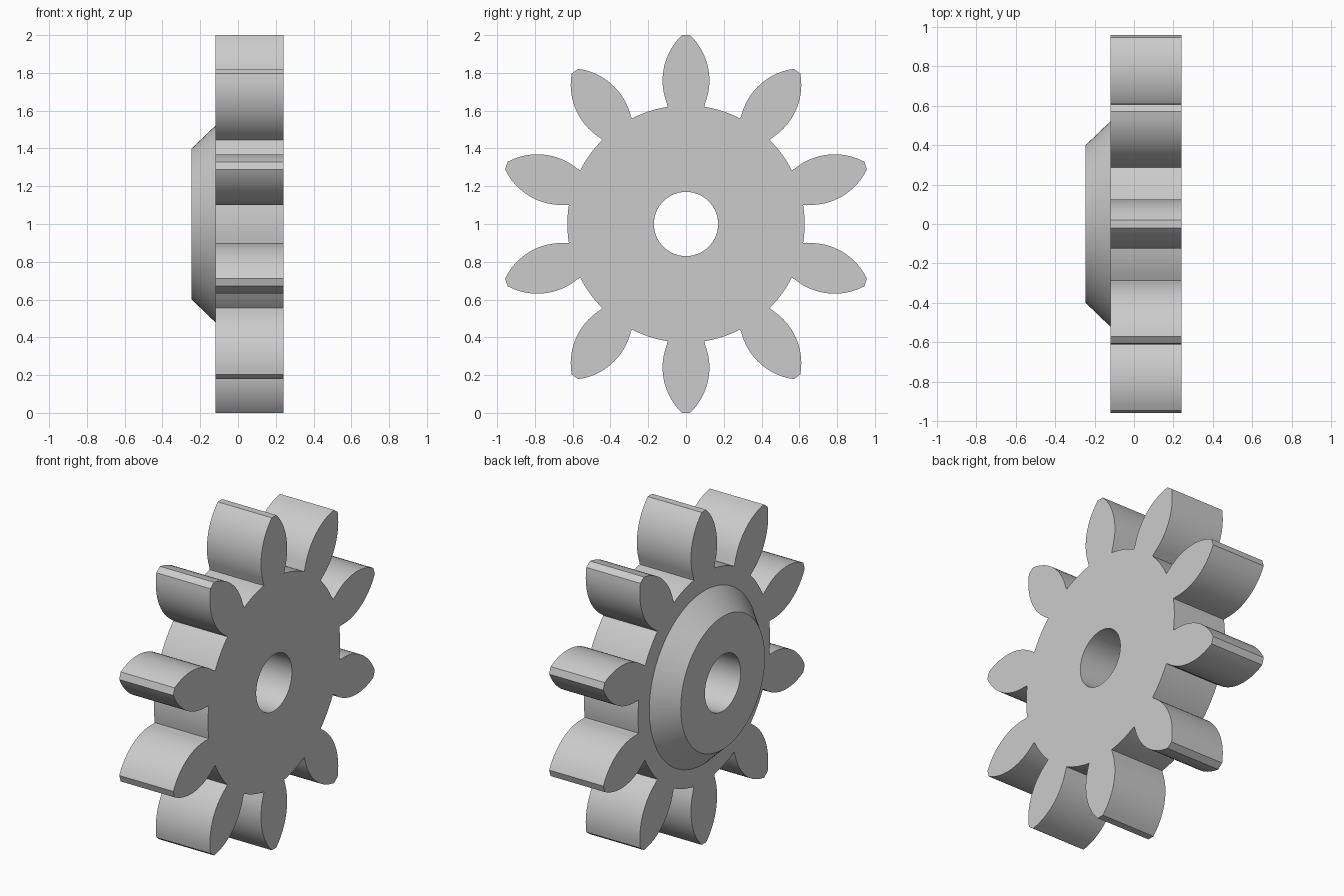
import bpy
import bmesh
import math
from mathutils import Vector, Matrix

if "Cube" in bpy.data.objects:
    bpy.data.objects.remove(bpy.data.objects["Cube"], do_unlink=True)

TEETH = 10
STEP = 2 * math.pi / TEETH
BORE, ROOT, TIP = 0.17, 0.628, 1.0
BACK, FRONT, HUB_END = -0.12, 0.24, -0.245
FLANK_R, FLANK_MID, HALF_MAX = 0.332, 0.76, 0.124
CENTRE = Vector((0, 0, 1))

grey = bpy.data.materials.new("plain_grey")
grey.use_nodes = True
COLOUR = (0.6, 0.6, 0.6, 1)
grey.diffuse_color = COLOUR
grey.node_tree.nodes["Principled BSDF"].inputs["Base Color"].default_value = COLOUR


def half_width(r):
    """Half thickness of a tooth at radius r: a circular flank."""
    return HALF_MAX - FLANK_R + math.sqrt(FLANK_R ** 2 - (r - FLANK_MID) ** 2)


def polar(r, a, x):
    return Vector((x, r * math.sin(a), r * math.cos(a)))


def finish(bm, name):
    bmesh.ops.recalc_face_normals(bm, faces=bm.faces)
    bmesh.ops.translate(bm, verts=bm.verts, vec=CENTRE)
    mesh = bpy.data.meshes.new(name)
    bm.to_mesh(mesh)
    bm.free()
    mesh.materials.append(grey)
    obj = bpy.data.objects.new(name, mesh)
    bpy.context.collection.objects.link(obj)
    bpy.ops.object.select_all(action='DESELECT')
    obj.select_set(True)
    bpy.context.view_layer.objects.active = obj
    bpy.ops.object.shade_smooth_by_angle(angle=math.radians(25))
    return obj


# Toothed wheel: one flat sector with its tooth, repeated and extruded
def add_sector(bm, turn):
    base = math.asin(half_width(ROOT) / ROOT)
    n_tooth, n_gap, n_flank = 4, 8, 16
    angles = [-base + 2 * base * i / n_tooth for i in range(n_tooth)]
    angles += [base + (STEP - 2 * base) * i / n_gap for i in range(n_gap + 1)]
    rot = Matrix.Rotation(-turn, 3, 'X')

    def face(points):
        bm.faces.new([bm.verts.new(rot @ p) for p in points])

    for a, b in zip(angles, angles[1:]):
        face([polar(BORE, a, BACK), polar(ROOT, a, BACK),
              polar(ROOT, b, BACK), polar(BORE, b, BACK)])
    start = ROOT * math.cos(base)
    radii = [start + (TIP - start) * i / n_flank for i in range(1, n_flank + 1)]
    left = [Vector((BACK, -half_width(r), r)) for r in radii]
    right = [Vector((BACK, half_width(r), r)) for r in reversed(radii)]
    root_arc = [polar(ROOT, a, BACK) for a in reversed(angles[:n_tooth + 1])]
    face(left + right + root_arc)


bm = bmesh.new()
for k in range(TEETH):
    add_sector(bm, k * STEP)
bmesh.ops.remove_doubles(bm, verts=bm.verts, dist=0.0005)
extruded = bmesh.ops.extrude_face_region(bm, geom=bm.faces[:], use_keep_orig=True)
moved = [g for g in extruded["geom"] if isinstance(g, bmesh.types.BMVert)]
bmesh.ops.translate(bm, verts=moved, vec=(FRONT - BACK, 0, 0))
finish(bm, "toothed_wheel")

# Tapered hub with the bore running through it
bm = bmesh.new()
profile = [(BACK, BORE), (HUB_END, BORE), (HUB_END, 0.4), (BACK, 0.52)]
verts = [bm.verts.new((x, 0, r)) for x, r in profile]
edges = [bm.edges.new(pair) for pair in zip(verts, verts[1:])]
bmesh.ops.spin(bm, geom=verts + edges, cent=(0, 0, 0), axis=(1, 0, 0),
               angle=2 * math.pi, steps=96)
bmesh.ops.remove_doubles(bm, verts=bm.verts, dist=0.0005)
finish(bm, "tapered_hub")
